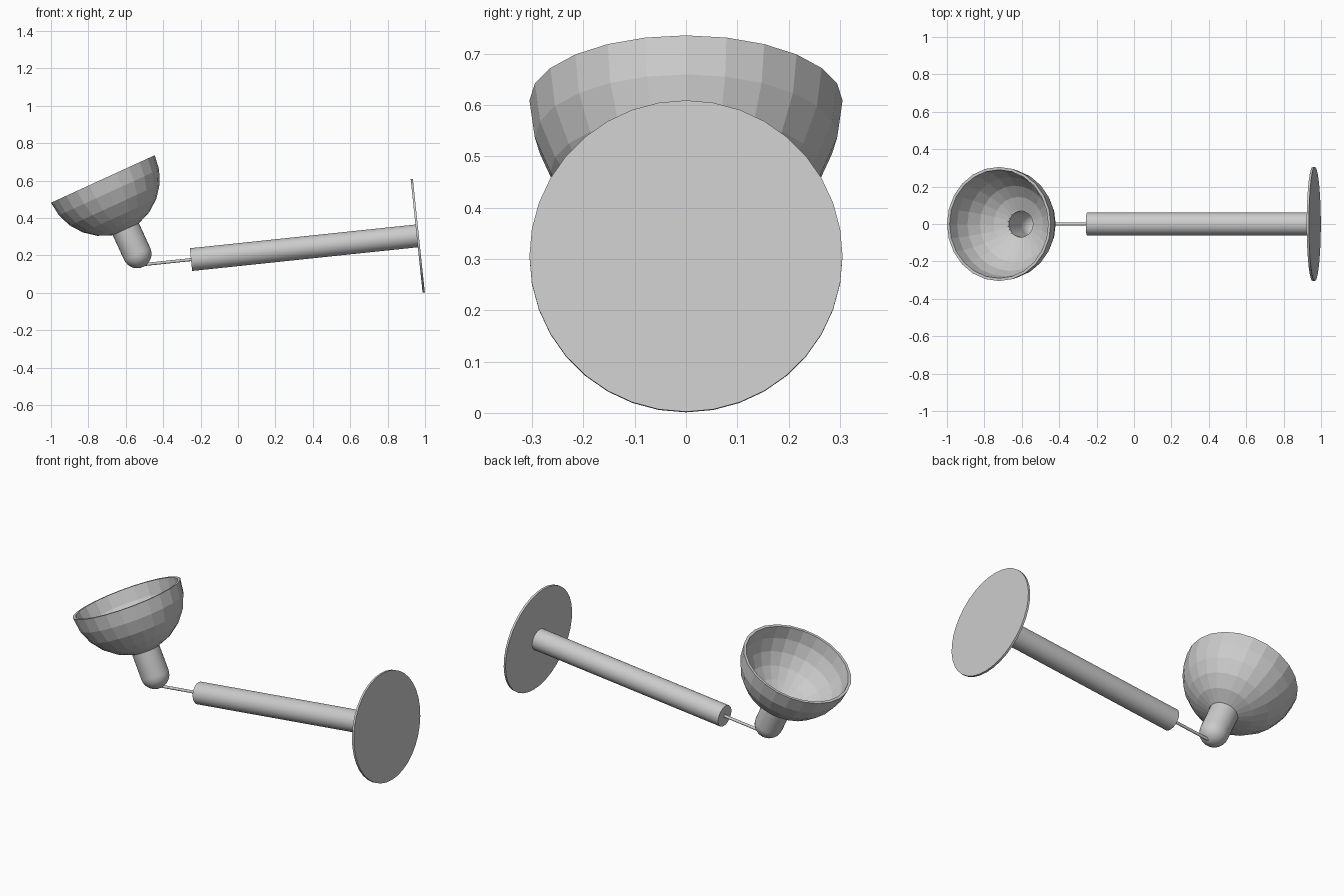
import bpy, bmesh
from math import sin, cos, pi, radians
from mathutils import Matrix, Vector

cube = bpy.data.objects.get("Cube")
if cube:
    bpy.data.objects.remove(cube, do_unlink=True)

grey = bpy.data.materials.new("plain_grey")
grey.use_nodes = True
colour = (0.6, 0.6, 0.6, 1)
grey.diffuse_color = colour
grey.node_tree.nodes["Principled BSDF"].inputs["Base Color"].default_value = colour


def lathe(name, profile, sides, origin, tilt, smooth=True, closed=False):
    """Turn (radius, height) points about local z, then tilt about y."""
    bm = bmesh.new()
    verts = [bm.verts.new((r, 0, z)) for r, z in profile]
    edges = [bm.edges.new(pair) for pair in zip(verts, verts[1:])]
    if closed:
        edges.append(bm.edges.new((verts[-1], verts[0])))
    bmesh.ops.spin(bm, geom=verts + edges, cent=(0, 0, 0), axis=(0, 0, 1),
                   angle=2 * pi, steps=sides, use_duplicate=False)
    bmesh.ops.remove_doubles(bm, verts=bm.verts[:], dist=0.0001)
    bmesh.ops.recalc_face_normals(bm, faces=bm.faces[:])
    mesh = bpy.data.meshes.new(name)
    bm.to_mesh(mesh)
    bm.free()
    mesh.materials.append(grey)
    obj = bpy.data.objects.new(name, mesh)
    obj.matrix_world = Matrix.Translation(Vector(origin)) @ Matrix.Rotation(radians(tilt), 4, "Y")
    bpy.context.collection.objects.link(obj)
    if smooth:
        bpy.ops.object.select_all(action="DESELECT")
        obj.select_set(True)
        bpy.context.view_layer.objects.active = obj
        bpy.ops.object.shade_smooth_by_angle(angle=radians(30))
    return obj


def rod(name, radius, start, end, sides):
    """Cylinder along the arm axis, measured from the wall plate."""
    return lathe(name, [(0, start), (radius, start), (radius, end), (0, end)],
                 sides, (0.961, 0, 0.305), 84)


def arc(radius, first, last, steps, drop=0):
    """Arc below a centre, from angle first to last under the horizontal."""
    angles = [radians(first + (last - first) * i / steps) for i in range(steps + 1)]
    return [(radius * cos(a), -drop - radius * sin(a)) for a in angles]


# Wall plate and arm
rod("wall_plate", 0.305, -0.006, 0.006, 36)
rod("arm_tube", 0.061, -1.219, 0, 32)
rod("thin_rod", 0.008, -1.475, -1.21, 16)

# Faceted open shade with a round hole at its base
SHADE = (-0.7225, 0, 0.6085)
TILT = -24.6
lathe("lamp_shade", arc(0.305, 0, 75, 5) + arc(0.29, 75, 0, 5), 24,
      SHADE, TILT, smooth=False, closed=True)

# Hollow socket with a domed end
lathe("lamp_socket", [(0.070, -0.284), (0.077, -0.284)] + arc(0.077, 0, 90, 8, 0.44)
      + arc(0.070, 90, 0, 8, 0.44) + [(0.070, -0.284)], 32, SHADE, TILT)
